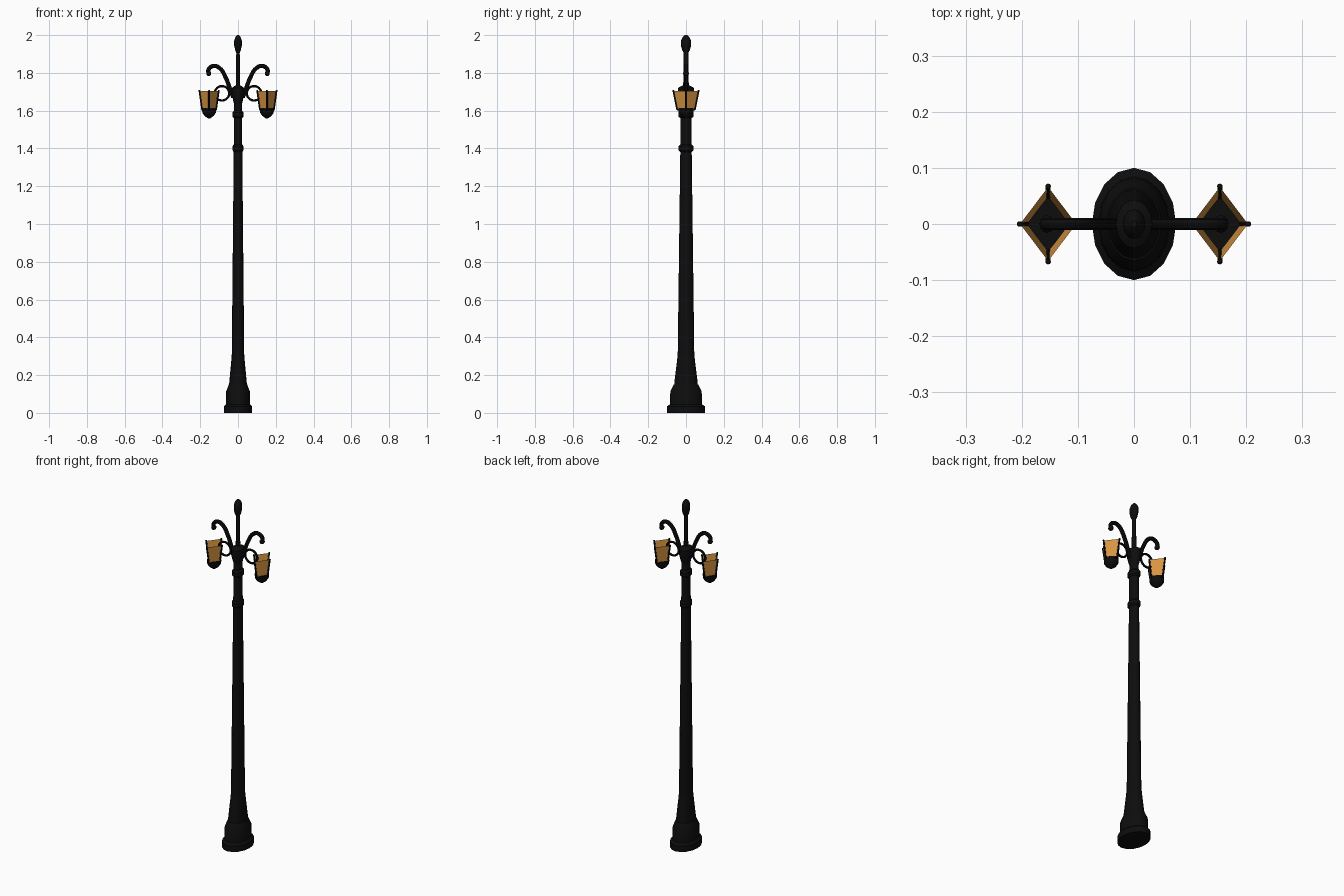
import bpy
import bmesh
from math import cos, sin, pi
from mathutils import Vector

cube = bpy.data.objects.get("Cube")
if cube:
    bpy.data.objects.remove(cube)


def material(name, colour, rough):
    m = bpy.data.materials.new(name)
    m.use_nodes = True
    m.diffuse_color = (*colour, 1)
    node = next(n for n in m.node_tree.nodes if n.type == "BSDF_PRINCIPLED")
    node.inputs["Base Color"].default_value = (*colour, 1)
    node.inputs["Roughness"].default_value = rough
    return m


IRON = material("black iron", (0.004, 0.004, 0.004), 0.6)
GLASS = material("amber glass", (0.68, 0.3, 0.055), 0.5)


def add_mesh(name, bm, mat, smooth=False):
    bmesh.ops.recalc_face_normals(bm, faces=bm.faces)
    mesh = bpy.data.meshes.new(name)
    bm.to_mesh(mesh)
    bm.free()
    mesh.materials.append(mat)
    obj = bpy.data.objects.new(name, mesh)
    bpy.context.collection.objects.link(obj)
    if smooth:
        bpy.ops.object.select_all(action="DESELECT")
        obj.select_set(True)
        bpy.context.view_layer.objects.active = obj
        bpy.ops.object.shade_smooth_by_angle(angle=0.6)
    return obj


def loft(name, profile, mat, sides=16, centre=0, sx=0.75, sy=1, caps=True, smooth=True):
    """Stack elliptical or polygonal rings given as (radius, height)."""
    bm = bmesh.new()
    rings = []
    for r, z in profile:
        rings.append([bm.verts.new((centre + sx * r * cos(2 * pi * i / sides),
                                    sy * r * sin(2 * pi * i / sides), z))
                      for i in range(sides)])
    for a, b in zip(rings, rings[1:]):
        for i in range(sides):
            j = (i + 1) % sides
            bm.faces.new((a[i], a[j], b[j], b[i]))
    if caps:
        bm.faces.new(rings[0])
        bm.faces.new(rings[-1])
    return add_mesh(name, bm, mat, smooth)


def tube(name, points, radius, closed=False, curved=True):
    """Round bar swept along a path."""
    curve = bpy.data.curves.new(name, "CURVE")
    curve.dimensions = "3D"
    curve.bevel_depth = radius
    curve.bevel_resolution = 2
    curve.resolution_u = 6
    curve.use_fill_caps = True
    if curved:
        spline = curve.splines.new("BEZIER")
        spline.bezier_points.add(len(points) - 1)
        for bp, p in zip(spline.bezier_points, points):
            bp.co = p
            bp.handle_left_type = bp.handle_right_type = "AUTO"
    else:
        spline = curve.splines.new("POLY")
        spline.points.add(len(points) - 1)
        for sp, p in zip(spline.points, points):
            sp.co = (*p, 1)
    spline.use_cyclic_u = closed
    temp = bpy.data.objects.new(name + " path", curve)
    bpy.context.collection.objects.link(temp)
    bpy.context.view_layer.update()
    graph = bpy.context.evaluated_depsgraph_get()
    bm = bmesh.new()
    mesh = bpy.data.meshes.new_from_object(temp.evaluated_get(graph))
    bm.from_mesh(mesh)
    bpy.data.objects.remove(temp)
    bpy.data.meshes.remove(mesh)
    return add_mesh(name, bm, IRON, True)


def ball(name, centre, size):
    bm = bmesh.new()
    bmesh.ops.create_uvsphere(bm, u_segments=12, v_segments=8, radius=1)
    for v in bm.verts:
        v.co = Vector(centre) + v.co * Vector(size)
    return add_mesh(name, bm, IRON, True)


# Stepped foot and tapering column
loft("base", [(0.1, 0), (0.1, 0.035), (0.085, 0.045), (0.083, 0.115),
              (0.07, 0.14), (0.065, 0.15)], IRON)
loft("pedestal", [(0.062, 0.14), (0.062, 0.16), (0.047, 0.28), (0.044, 0.31)], IRON)
loft("column", [(0.044, 0.3), (0.03, 1.4), (0.028, 1.66)], IRON)
for name, z in (("lower_collar", 1.402), ("upper_collar", 1.58)):
    loft(name, [(0.03, z - 0.02), (0.039, z - 0.012), (0.039, z + 0.01),
                (0.028, z + 0.02)], IRON)

# Hub, spire and finial
loft("hub", [(0.028, 1.635), (0.033, 1.65), (0.043, 1.685), (0.043, 1.72),
             (0.03, 1.728), (0.014, 1.735)], IRON)
loft("spire", [(0.015, 1.72), (0.012, 1.92)], IRON, sides=12)
loft("finial", [(0.012, 1.905), (0.02, 1.92), (0.027, 1.945), (0.027, 1.97),
                (0.018, 1.99), (0.006, 2.0)], IRON, sides=12)

# Arms and lanterns on both sides
LAMP, TOP, FLOOR = 0.153, 1.705, 1.61
for side, s in (("left", 1), ("right", -1)):
    arm = [(0.025, 1.67), (0.042, 1.715), (0.065, 1.775), (0.097, 1.825),
           (0.127, 1.837), (0.155, 1.82), (0.157, 1.795)]
    tube(side + "_scroll_arm", [(s * x, 0, z) for x, z in arm], 0.011)
    ball(side + "_scroll_tip", (s * 0.155, 0, 1.797), (0.013, 0.016, 0.014))
    ring = [(s * (0.085 + 0.038 * cos(a * pi / 4)), 0, 1.692 + 0.038 * sin(a * pi / 4))
            for a in range(8)]
    tube(side + "_bracket_ring", ring, 0.006, closed=True)

    # Diamond glass, open at the top
    c = s * LAMP
    loft(side + "_lantern_glass", [(0.037, FLOOR), (0.05, TOP)], GLASS, sides=4,
         centre=c, sx=1, sy=1.32, caps=False, smooth=False)
    loft(side + "_lantern_floor", [(0.039, FLOOR - 0.008), (0.039, FLOOR + 0.004)], IRON,
         sides=4, centre=c, sx=1, sy=1.25, smooth=False)
    loft(side + "_lantern_bowl", [(0.037, FLOOR), (0.036, 1.59), (0.026, 1.574),
                                  (0.012, 1.563), (0.004, 1.558)], IRON,
         sides=12, centre=c, sx=1, sy=1.1)

    # Corner bars with small knobs
    for i, (dx, dy) in enumerate(((1, 0), (0, 1), (-1, 0), (0, -1))):
        low = (c + dx * 0.037, dy * 0.047, FLOOR - 0.005)
        high = (c + dx * 0.051, dy * 0.067, TOP)
        tube(f"{side}_lantern_bar_{i + 1}", [low, high], 0.0045, curved=False)
        ball(f"{side}_lantern_knob_{i + 1}", high, (0.005, 0.005, 0.005))
